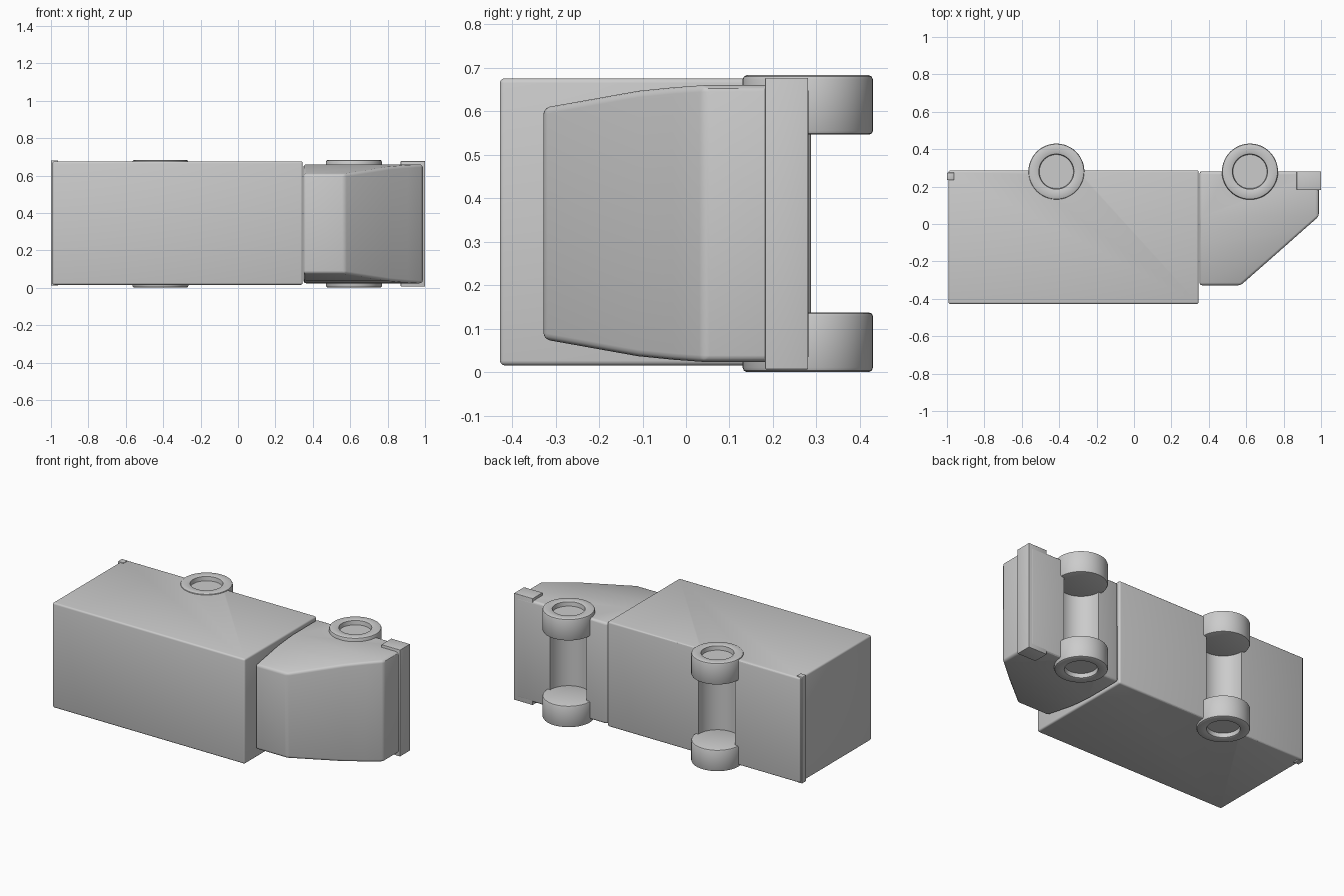
import bpy, bmesh, math
from mathutils import Vector

if "Cube" in bpy.data.objects:
    bpy.data.objects.remove(bpy.data.objects["Cube"])

MID = 0.342           # centre of the vehicle's width, along z
AXLES = (-0.415, 0.62)
AXLE_Y = 0.28


def finish(bm, name):
    bmesh.ops.recalc_face_normals(bm, faces=bm.faces)
    me = bpy.data.meshes.new(name)
    bm.to_mesh(me)
    bm.free()
    ob = bpy.data.objects.new(name, me)
    bpy.context.collection.objects.link(ob)
    return ob


def activate(ob):
    bpy.ops.object.select_all(action='DESELECT')
    bpy.context.view_layer.objects.active = ob
    ob.select_set(True)


def apply_mod(ob, mod):
    activate(ob)
    bpy.ops.object.modifier_apply(modifier=mod.name)


def smooth(ob):
    activate(ob)
    bpy.ops.object.shade_smooth_by_angle(angle=math.radians(30))


def bevel(ob, width, segments=3, angle=25):
    m = ob.modifiers.new("bevel", 'BEVEL')
    m.width, m.segments = width, segments
    m.limit_method = 'ANGLE'
    m.angle_limit = math.radians(angle)
    apply_mod(ob, m)


def box(name, x, y, z, width):
    bm = bmesh.new()
    bmesh.ops.create_cube(bm, size=1)
    for v in bm.verts:
        v.co = Vector(((a[0] + a[1]) / 2 + c * (a[1] - a[0])
                       for a, c in zip((x, y, z), v.co)))
    ob = finish(bm, name)
    bevel(ob, width)
    return ob


def cut_channel(ob, x):
    # round wheel channel across the underside
    bm = bmesh.new()
    bmesh.ops.create_cone(bm, cap_ends=True, segments=48, radius1=0.127,
                          radius2=0.127, depth=1.0)
    bmesh.ops.translate(bm, verts=bm.verts, vec=(x, AXLE_Y, MID))
    cutter = finish(bm, "channel_cutter")
    cutter.hide_render = True
    m = ob.modifiers.new("channel", 'BOOLEAN')
    m.operation, m.solver, m.object = 'DIFFERENCE', 'EXACT', cutter
    apply_mod(ob, m)
    bpy.data.objects.remove(cutter)


def wheel(name, x, side):
    # lathed tyre with a recessed hub on its outer face
    profile = [(0, 0.205), (0.142, 0.205), (0.147, 0.207), (0.15, 0.213),
               (0.15, 0.331), (0.147, 0.338), (0.141, 0.341), (0.100, 0.341),
               (0.094, 0.338), (0.091, 0.312), (0, 0.312)]
    bm = bmesh.new()
    vs = [bm.verts.new((r, 0, h * side)) for r, h in profile]
    es = [bm.edges.new(p) for p in zip(vs, vs[1:])]
    bmesh.ops.spin(bm, geom=vs + es, cent=(0, 0, 0), axis=(0, 0, 1),
                   angle=2 * math.pi, steps=48)
    bmesh.ops.remove_doubles(bm, verts=bm.verts, dist=1e-5)
    bmesh.ops.translate(bm, verts=bm.verts, vec=(x, AXLE_Y, MID))
    smooth(finish(bm, name))


# cargo box
cargo = box("cargo_box", (-0.992, 0.346), (-0.428, 0.287), (0.016, 0.676), 0.011)
cut_channel(cargo, AXLES[0])
smooth(cargo)

# cab, lofted from floor to the narrower roof: y, half width, front x
levels = [(0.282, 0.318, 0.988), (0.04, 0.318, 0.988), (-0.03, 0.313, 0.908),
          (-0.11, 0.305, 0.818), (-0.328, 0.266, 0.57)]
bm = bmesh.new()
rings = [[bm.verts.new((x, y, MID + s * w))
          for x, s in ((0.35, -1), (fx, -1), (fx, 1), (0.35, 1))]
         for y, w, fx in levels]
for a, b in zip(rings, rings[1:]):
    for i in range(4):
        j = (i + 1) % 4
        bm.faces.new((a[i], a[j], b[j], b[i]))
bm.faces.new(rings[0])
bm.faces.new(rings[-1][::-1])
cab = finish(bm, "cab")
bevel(cab, 0.015)
cut_channel(cab, AXLES[1])
smooth(cab)

# bumpers
smooth(box("front_bumper", (0.87, 1.0), (0.182, 0.281), (0.007, 0.677), 0.002))
smooth(box("rear_bumper", (-1.0, -0.962), (0.235, 0.275), (0.011, 0.681), 0.004))

# wheels
for label, x in zip(("rear", "front"), AXLES):
    for side, word in ((1, "upper"), (-1, "lower")):
        wheel(f"{label}_{word}_wheel", x, side)
